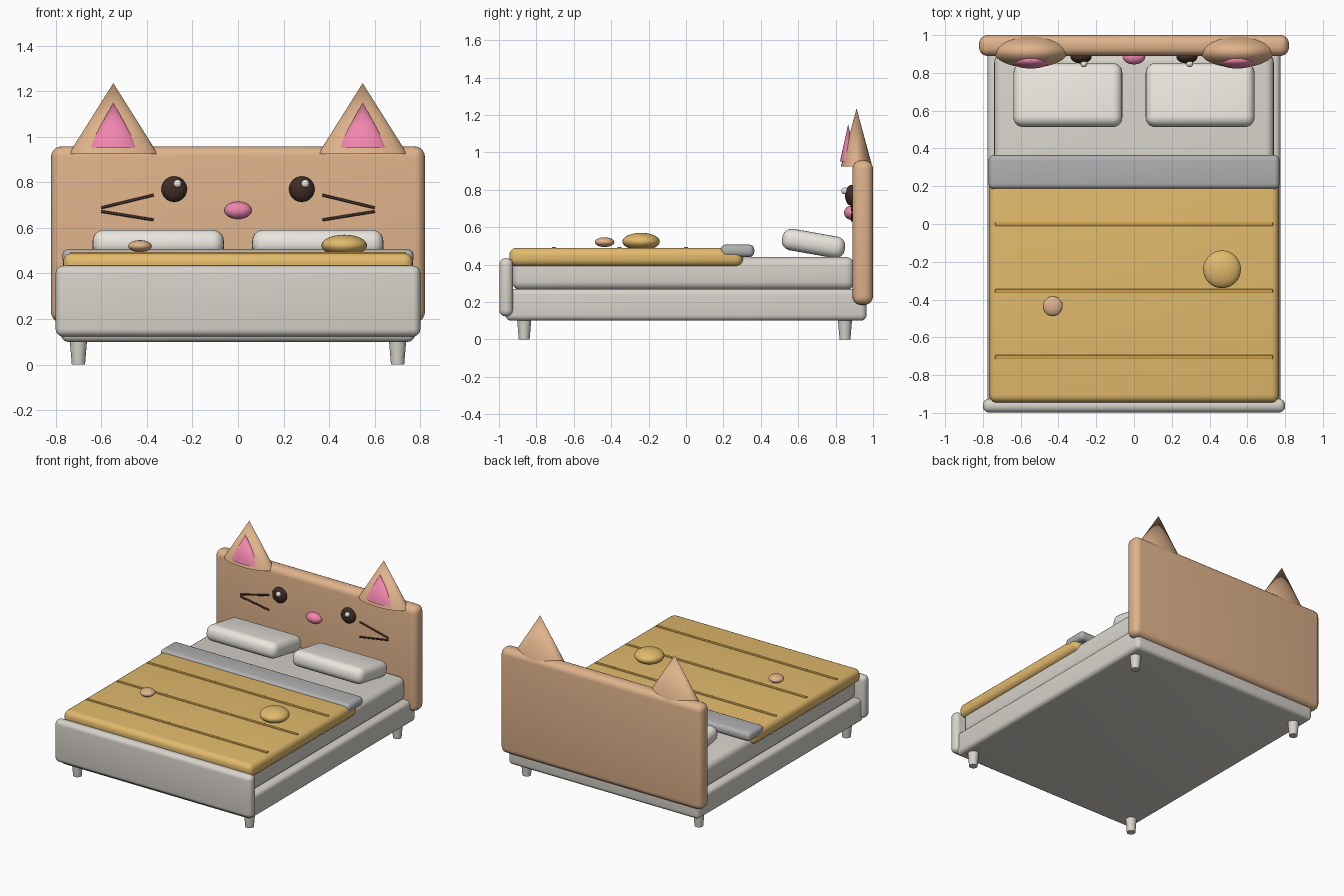
import bpy
from math import radians
from mathutils import Vector

if "Cube" in bpy.data.objects:
    bpy.data.objects.remove(bpy.data.objects["Cube"])


def mat(name, rgb):
    m = bpy.data.materials.new(name)
    m.diffuse_color = (*rgb, 1)
    m.use_nodes = True
    m.node_tree.nodes["Principled BSDF"].inputs["Base Color"].default_value = m.diffuse_color
    return m


TAN = mat("tan", (0.74, 0.45, 0.26))
GOLD = mat("gold", (0.76, 0.49, 0.15))
SEAM = mat("dark_gold", (0.62, 0.36, 0.07))
PINK = mat("pink", (0.87, 0.24, 0.43))
DARK = mat("dark_brown", (0.05, 0.025, 0.018))
CREAM = mat("cream", (0.68, 0.65, 0.60))
LINEN = mat("linen", (0.82, 0.79, 0.73))
GREY = mat("grey", (0.43, 0.43, 0.44))


def finish(name, material):
    o = bpy.context.object
    o.name = name
    o.data.materials.append(material)
    bpy.ops.object.shade_smooth_by_angle(angle=radians(35))
    return o


def box(name, lo, hi, bevel, material, tilt=0):
    """Rounded box between two corners."""
    lo, hi = Vector(lo), Vector(hi)
    bpy.ops.mesh.primitive_cube_add(size=1, location=(lo + hi) / 2)
    o = bpy.context.object
    o.scale = hi - lo
    bpy.ops.object.transform_apply(location=False, rotation=False, scale=True)
    if bevel:
        b = o.modifiers.new("round", 'BEVEL')
        b.width, b.segments = bevel, 5
        bpy.ops.object.modifier_apply(modifier="round")
    o.rotation_euler.x = tilt
    return finish(name, material)


def ball(name, loc, radii, material):
    bpy.ops.mesh.primitive_uv_sphere_add(segments=32, ring_count=16, radius=1, location=loc)
    bpy.context.object.scale = radii
    return finish(name, material)


def cone(name, loc, r1, r2, depth, material, flat=1):
    """Cone standing on loc, optionally flattened in y."""
    x, y, z = loc
    bpy.ops.mesh.primitive_cone_add(vertices=40, radius1=r1, radius2=r2, depth=depth,
                                    location=(x, y, z + depth / 2))
    bpy.context.object.scale.y = flat
    return finish(name, material)


def rod(name, a, b, radius, material):
    a, b = Vector(a), Vector(b)
    bpy.ops.mesh.primitive_cylinder_add(vertices=12, radius=radius, depth=(b - a).length,
                                        location=(a + b) / 2)
    bpy.context.object.rotation_euler = (b - a).to_track_quat('Z', 'Y').to_euler()
    return finish(name, material)


# bed body
box("base_frame", (-0.775, -0.965, 0.10), (0.775, 0.965, 0.27), 0.03, CREAM)
box("mattress", (-0.74, -0.93, 0.265), (0.74, 0.90, 0.44), 0.045, CREAM)
box("footboard", (-0.80, -0.998, 0.123), (0.80, -0.925, 0.434), 0.033, CREAM)
box("headboard", (-0.82, 0.89, 0.185), (0.82, 1.0, 0.957), 0.045, TAN)

# bedding
box("blanket", (-0.767, -0.945, 0.39), (0.767, 0.305, 0.49), 0.04, GOLD)
box("folded_sheet", (-0.77, 0.185, 0.44), (0.77, 0.365, 0.507), 0.028, GREY)
for i, y in enumerate((0.0, -0.355, -0.705)):
    box(f"blanket_seam_{i}", (-0.735, y - 0.011, 0.475), (0.735, y + 0.011, 0.495), 0.004, SEAM)
ball("large_cushion_ball", (0.466, -0.24, 0.523), (0.10, 0.10, 0.047), GOLD)
ball("small_cushion_ball", (-0.43, -0.435, 0.52), (0.052, 0.052, 0.026), TAN)

# mirrored parts
for s, side in ((-1, "left"), (1, "right")):
    box(f"{side}_pillow", (s * 0.35 - 0.288, 0.512, 0.455), (s * 0.35 + 0.288, 0.852, 0.571),
        0.05, LINEN, tilt=radians(-10))
    cone(f"{side}_ear", (s * 0.547, 0.912, 0.925), 0.195, 0, 0.31, TAN, flat=0.43)
    cone(f"{side}_inner_ear", (s * 0.547, 0.867, 0.95), 0.11, 0, 0.20, PINK, flat=0.4)
    ball(f"{side}_eye", (s * 0.28, 0.885, 0.77), (0.056, 0.035, 0.056), DARK)
    ball(f"{side}_eye_glint", (s * 0.28 + 0.015, 0.848, 0.794), (0.018,) * 3, LINEN)
    rod(f"{side}_upper_whisker", (s * 0.37, 0.887, 0.744), (s * 0.60, 0.887, 0.688), 0.006, DARK)
    rod(f"{side}_lower_whisker", (s * 0.37, 0.887, 0.635), (s * 0.60, 0.887, 0.672), 0.006, DARK)
    for y, end in ((-0.865, "front"), (0.85, "back")):
        cone(f"{side}_{end}_leg", (s * 0.70, y, 0), 0.029, 0.039, 0.12, CREAM)

# nose
ball("nose", (0, 0.885, 0.677), (0.06, 0.04, 0.038), PINK)
